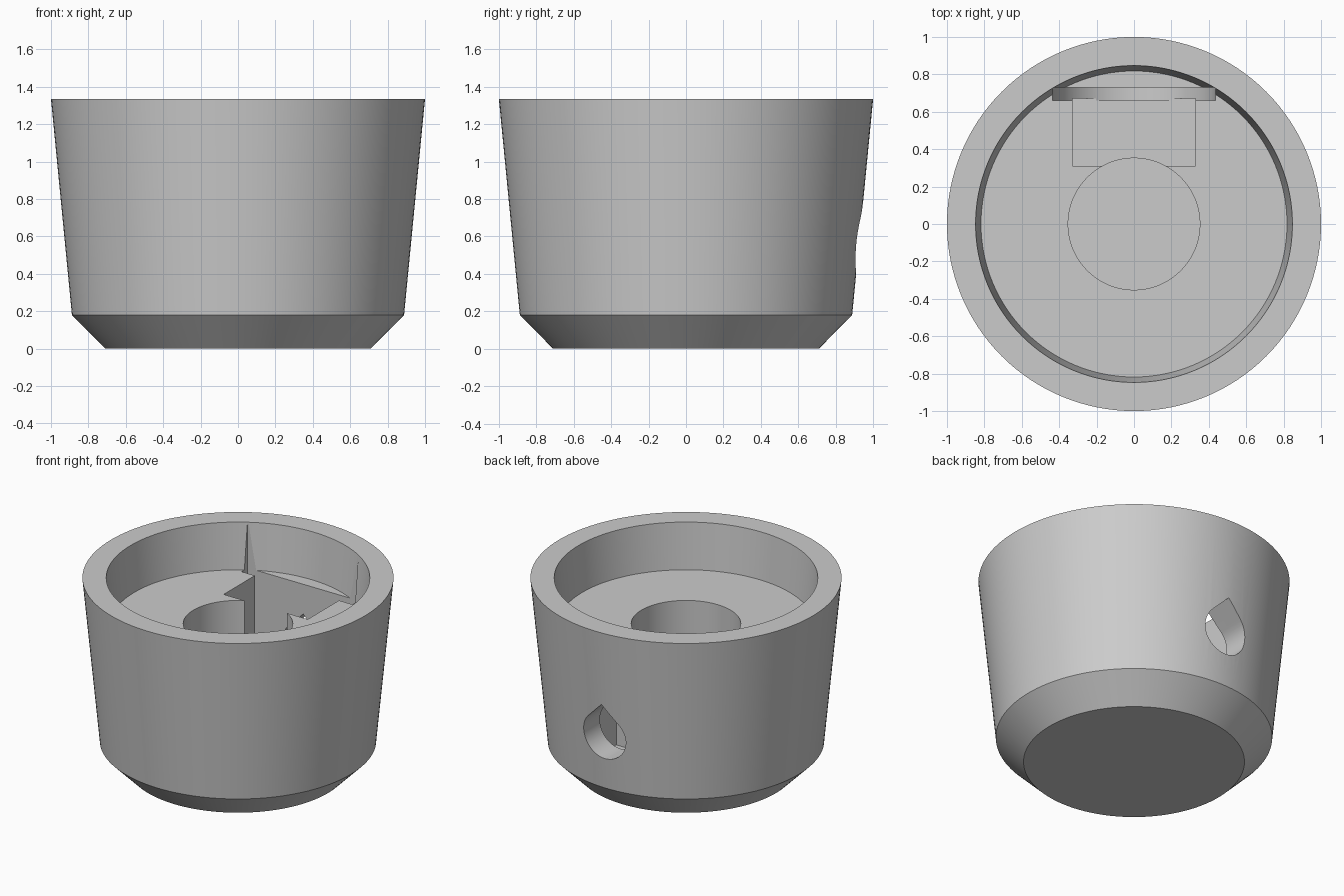
import bpy, bmesh
from math import pi, cos, sin, radians

if "Cube" in bpy.data.objects:
    bpy.data.objects.remove(bpy.data.objects["Cube"])

SIDES = 128
TOP = 1.335          # rim height
FLOOR = 1.01         # recess floor height
AXIS_Z = 0.565       # height of the cable hole axis

grey = bpy.data.materials.new("plain grey")
grey.use_nodes = True
colour = (0.6, 0.6, 0.6, 1)
grey.diffuse_color = colour
grey.node_tree.nodes["Principled BSDF"].inputs["Base Color"].default_value = colour


def finish(bm, name):
    bmesh.ops.recalc_face_normals(bm, faces=bm.faces)
    mesh = bpy.data.meshes.new(name)
    bm.to_mesh(mesh)
    bm.free()
    mesh.materials.append(grey)
    obj = bpy.data.objects.new(name, mesh)
    bpy.context.collection.objects.link(obj)
    return obj


def lathe(name, profile):
    """Closed solid from (radius, z) rings, capped at both ends."""
    bm = bmesh.new()
    rings = [[bm.verts.new((r * cos(2 * pi * i / SIDES), r * sin(2 * pi * i / SIDES), z))
              for i in range(SIDES)] for r, z in profile]
    for low, high in zip(rings, rings[1:]):
        for i in range(SIDES):
            j = (i + 1) % SIDES
            bm.faces.new((low[i], low[j], high[j], high[i]))
    bm.faces.new(rings[0])
    bm.faces.new(rings[-1])
    return finish(bm, name)


def prism(name, outline, y0, y1):
    """Extrude an (x, z) outline along y."""
    bm = bmesh.new()
    face = bm.faces.new([bm.verts.new((x, y0, z)) for x, z in outline])
    moved = bmesh.ops.extrude_face_region(bm, geom=[face])["geom"]
    bmesh.ops.translate(bm, vec=(0, y1 - y0, 0),
                        verts=[v for v in moved if isinstance(v, bmesh.types.BMVert)])
    return finish(bm, name)


def arc(radius, start, end, steps):
    return [(radius * cos(a), AXIS_Z + radius * sin(a))
            for a in (radians(start + (end - start) * i / steps) for i in range(steps + 1))]


# Tapered cup with a chamfered foot
body = lathe("cup_body", [(0.71, 0), (0.888, 0.18), (1, TOP)])

# Recess and central well
recess = lathe("recess_cutter", [(0.818, FLOOR), (0.847, TOP), (0.851, TOP + 0.05)])
well = lathe("well_cutter", [(0.352, 0.13), (0.352, FLOOR + 0.1)])

# Square pocket behind the well
w = 0.33
pocket = prism("pocket_cutter", [(-w, 0.18), (w, 0.18), (w, FLOOR + 0.1), (-w, FLOOR + 0.1)],
               0.31, 0.67)

# Round-bottomed plate slot
s = 0.435
slot = prism("slot_cutter", arc(s, 180, 360, 48) + [(s, TOP - 0.01), (-s, TOP - 0.01)],
             0.66, 0.73)

# Teardrop cable hole through the back wall
r = 0.165
teardrop = prism("teardrop_cutter", arc(r, 135, 405, 48) + [(0, AXIS_Z + r * 2 ** 0.5)],
                 0.70, 1.1)

# Cut everything out of the cup
bpy.context.view_layer.objects.active = body
for cutter in (recess, well, pocket, slot, teardrop):
    cutter.hide_render = True
    mod = body.modifiers.new(cutter.name, 'BOOLEAN')
    mod.operation = 'DIFFERENCE'
    mod.solver = 'EXACT'
    mod.object = cutter
    bpy.ops.object.modifier_apply(modifier=mod.name)
    bpy.data.objects.remove(cutter)

bpy.ops.object.select_all(action='DESELECT')
body.select_set(True)
bpy.ops.object.shade_smooth_by_angle(angle=radians(25))
